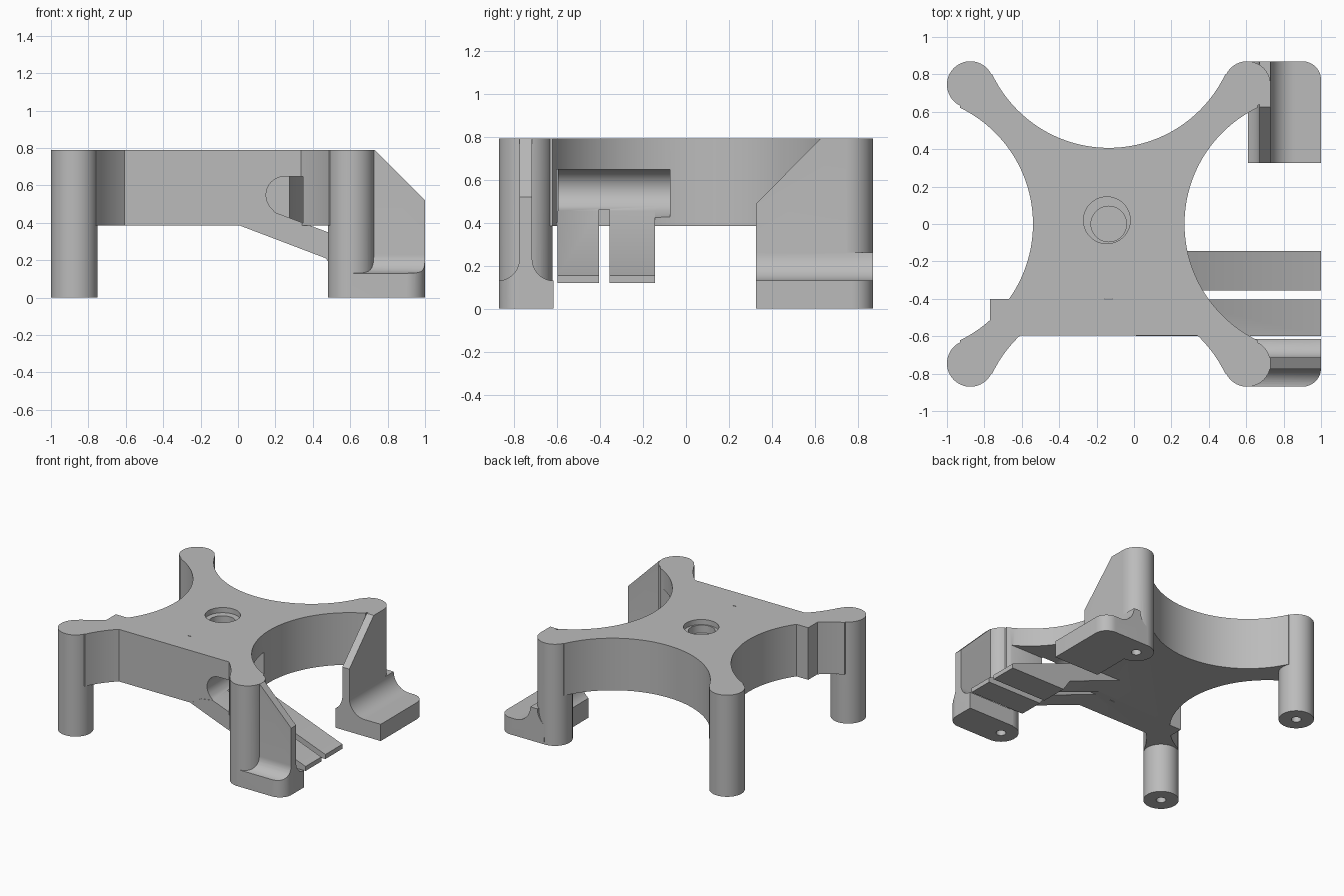
import bpy
import bmesh
from math import sin, cos, pi, radians
from mathutils import Vector

cube = bpy.data.objects.get("Cube")
if cube:
    bpy.data.objects.remove(cube, do_unlink=True)

grey = bpy.data.materials.new("plain grey")
grey.use_nodes = True
GREY = (0.5, 0.5, 0.5, 1)
grey.diffuse_color = GREY
grey.node_tree.nodes["Principled BSDF"].inputs["Base Color"].default_value = GREY

TOP, UNDER = 0.79, 0.385      # deck top and underside
CX, LEG_R, SPREAD = -0.135, 0.125, 0.745
SCOOP_R = 0.69


def prism(name, axis, pts, lo, hi):
    """Extrude a 2D outline along an axis; outline is in the other two axes, in order."""
    k = "xyz".index(axis)

    def place(a, b, c):
        v = [a, b]
        v.insert(k, c)
        return Vector(v)

    bm = bmesh.new()
    face = bm.faces.new([bm.verts.new(place(a, b, lo)) for a, b in pts])
    ext = bmesh.ops.extrude_face_region(bm, geom=[face])
    moved = [v for v in ext["geom"] if isinstance(v, bmesh.types.BMVert)]
    bmesh.ops.translate(bm, verts=moved, vec=place(0, 0, hi - lo))
    bmesh.ops.recalc_face_normals(bm, faces=bm.faces)
    mesh = bpy.data.meshes.new(name)
    bm.to_mesh(mesh)
    bm.free()
    mesh.materials.append(grey)
    obj = bpy.data.objects.new(name, mesh)
    bpy.context.collection.objects.link(obj)
    return obj


def arc(cx, cy, r, a0, a1, n=12):
    return [(cx + r * cos(radians(a0 + (a1 - a0) * i / n)),
             cy + r * sin(radians(a0 + (a1 - a0) * i / n))) for i in range(n + 1)]


def cyl(name, x, y, r, lo, hi, n=64):
    return prism(name, "z", arc(x, y, r, 0, 360, n)[:-1], lo, hi)


def box(name, x0, x1, y0, y1, z0, z1):
    return prism(name, "z", [(x0, y0), (x1, y0), (x1, y1), (x0, y1)], z0, z1)


def combine(obj, other, op):
    """Apply a boolean and discard the second object."""
    other.hide_render = True
    mod = obj.modifiers.new("bool", "BOOLEAN")
    mod.operation, mod.object, mod.solver = op, other, "EXACT"
    deps = bpy.context.evaluated_depsgraph_get()
    mesh = bpy.data.meshes.new_from_object(obj.evaluated_get(deps))
    obj.modifiers.clear()
    obj.data = mesh
    bpy.data.objects.remove(other, do_unlink=True)


def add(obj, other):
    combine(obj, other, "UNION")


def cut(obj, other):
    combine(obj, other, "DIFFERENCE")


# Cross-shaped deck, scooped on four sides
body = box("frame", CX - 0.795, CX + 0.795, -0.8, 0.8, UNDER, TOP)
for s in (-1, 1):
    cut(body, cyl("scoop", CX, s * 1.097, SCOOP_R, 0.2, 1, 128))
    cut(body, cyl("scoop", CX + s * 1.095, 0, SCOOP_R, 0.2, 1, 128))

# Straight front wall and small left block
add(body, box("front_wall", -0.62, 0.355, -0.595, -0.39, UNDER, TOP))
add(body, box("side_block", -0.77, -0.5, -0.52, -0.402, UNDER, TOP))

# Corner legs
for sx in (-1, 1):
    for sy in (-1, 1):
        add(body, cyl("leg", CX + sx * 0.74, sy * SPREAD, LEG_R, 0, TOP))

# Tunnel with a round inner end, open to the right
tunnel = [(0.2, 0.455), (1.1, 0.117), (1.1, 0.648)] + arc(0.25, 0.548, 0.1, 90, 225)
cut(body, prism("tunnel", "y", tunnel, -0.603, -0.075))

# Two sloping tongues under the tunnel
tongue = [(0.01, UNDER), (0.47, 0.21), (0.53, 0.12), (1, 0.12), (1, 0.155),
          (0.2, 0.455), (0.1, 0.44)]
for y0, y1 in ((-0.598, -0.405), (-0.355, -0.145)):
    add(body, prism("tongue", "y", tongue, y0, y1))
cut(body, box("tongue_gap", 0.13, 1.1, -0.405, -0.355, 0.05, 0.46))


def round_corner(obj, s):
    """Round the outer vertical corner of a foot."""
    outline = [(1.02, s * 0.89)] + [(x, s * y) for x, y in arc(0.9, 0.77, 0.1, 0, 90)]
    outline = outline[:1] + [(1.02, s * 0.77)] + outline[1:] + [(0.9, s * 0.89)]
    cut(obj, prism("corner", "z", outline, -0.1, 0.6))


# Front foot: upright rib with a flare on both sides
flare = 0.1
profile = [(-0.87, 0), (-0.615, 0)] + arc(-0.615, 0.23, flare, 270, 180)
profile += [(-0.715, TOP), (-0.775, TOP)] + arc(-0.875, 0.23, flare, 0, -87)
front_foot = prism("front_foot", "x", profile, 0.605, 1)
cut(front_foot, prism("slope", "y", [(0.73, TOP), (1.01, 0.51), (1.01, 0.9), (0.73, 0.9)], -1, -0.5))
round_corner(front_foot, -1)
add(body, front_foot)

# Back foot: wide base with flares, and a sloped rib towards the front
profile = [(0.61, 0), (1, 0), (1, 0.13)] + arc(0.86, 0.26, 0.13, 270, 180)
profile += arc(0.54, 0.26, 0.13, 0, -57)
back_foot = prism("back_foot", "y", profile, 0.325, 0.87)
round_corner(back_foot, 1)
rib = [(0.325, 0.1), (SPREAD, 0.1), (SPREAD, TOP), (0.625, TOP), (0.325, 0.487)]
add(back_foot, prism("back_rib", "x", rib, 0.67, 0.73))
add(body, back_foot)

# Screw holes under the legs
for sx in (-1, 1):
    for sy in (-1, 1):
        cut(body, cyl("screw_hole", CX + sx * 0.74, sy * SPREAD, 0.035, -0.1, 0.3, 24))

# Stepped centre socket and a fine slit
cut(body, cyl("socket_rim", CX - 0.01, 0.02, 0.125, TOP - 0.04, 1))
cut(body, cyl("socket", CX, 0, 0.095, TOP - 0.1, 1))
cut(body, box("slit", -0.155, -0.118, -0.404, -0.399, 0.2, 1))

bpy.ops.object.select_all(action="DESELECT")
body.select_set(True)
bpy.context.view_layer.objects.active = body
bpy.ops.object.shade_smooth_by_angle(angle=radians(30))
